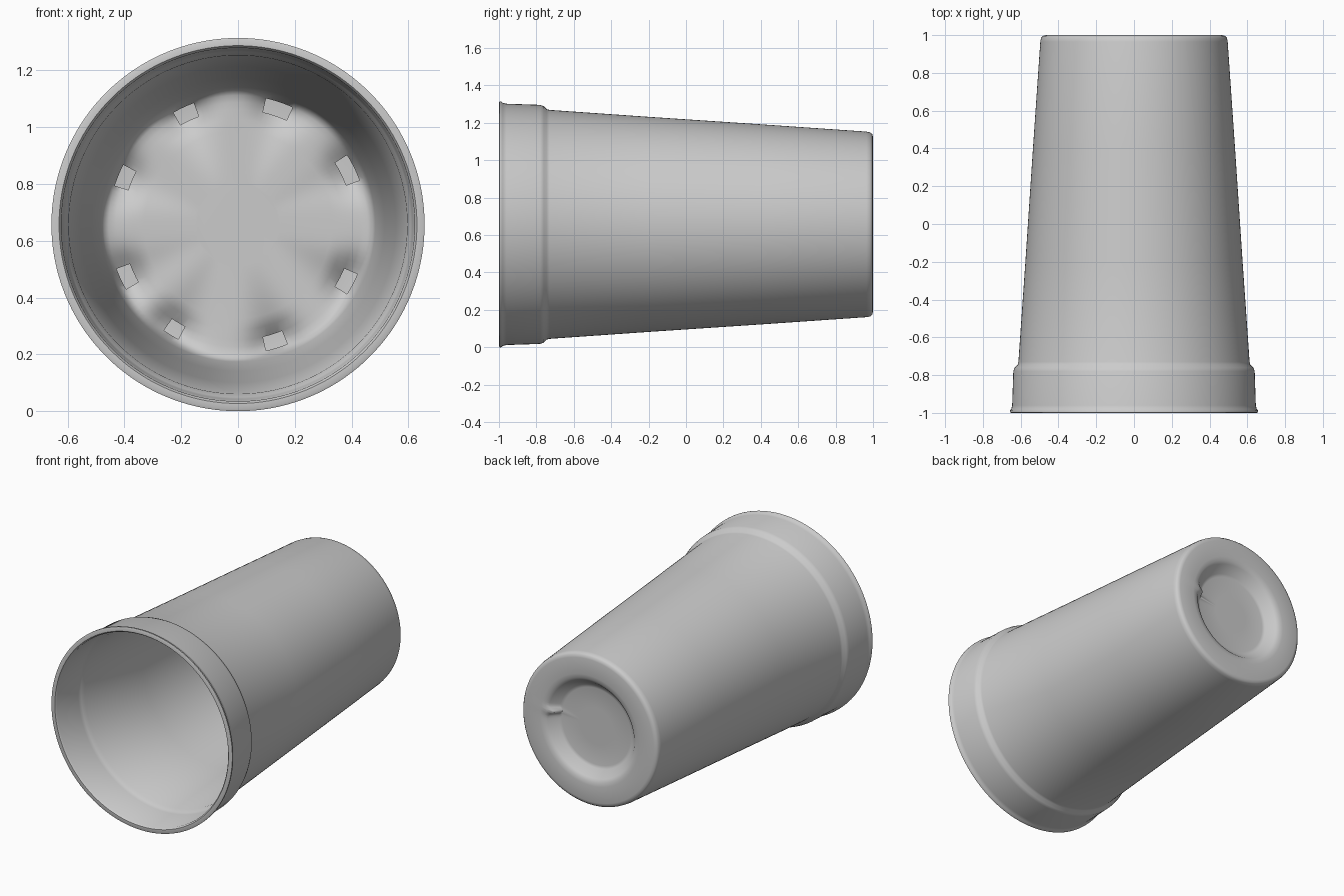
import bpy, bmesh, math

if "Cube" in bpy.data.objects:
    bpy.data.objects.remove(bpy.data.objects["Cube"])

SEG = 144
R = 0.657  # lip radius, also the height of the axis
HOLES = [26, 71, 115, 158, 205, 238, 288, 333]  # floor dent angles


def bump(a, centre, width):
    d = (a - centre + 180) % 360 - 180
    return math.exp(-(d / width) ** 2)


def dent(a):
    return min(1, sum(bump(a, h, 11) for h in HOLES))


def notch(a):
    return bump(a, 8, 4)


# Profile rings: radius, y, depth of floor dent, inward push of base notch
profile = [
    # recessed base
    (0.12, 0.93, 0, 0), (0.25, 0.93, 0, 0), (0.27, 0.935, 0, 0.02),
    (0.315, 0.985, 0, 0.04), (0.335, 0.996, 0, 0.02), (0.36, 1.0, 0, 0),
    (0.465, 1.0, 0, 0), (0.482, 0.996, 0, 0), (0.492, 0.985, 0, 0), (0.496, 0.965, 0, 0),
    # tapered outside wall
    (0.535, 0.4, 0, 0), (0.575, -0.2, 0, 0), (0.612, -0.73, 0, 0), (0.616, -0.745, 0, 0),
    # rim band and lip
    (0.632, -0.76, 0, 0), (0.639, -0.78, 0, 0), (0.645, -0.96, 0, 0),
    (0.65, -0.98, 0, 0), (R, -0.988, 0, 0), (R, -0.997, 0, 0), (0.65, -1.0, 0, 0),
    (0.63, -1.0, 0, 0), (0.622, -0.99, 0, 0),
    # inside wall
    (0.615, -0.78, 0, 0), (0.608, -0.76, 0, 0), (0.596, -0.74, 0, 0),
    (0.556, -0.2, 0, 0), (0.516, 0.4, 0, 0), (0.483, 0.86, 0, 0),
    # dented inside floor
    (0.472, 0.885, 0.03, 0), (0.455, 0.893, 0.06, 0), (0.43, 0.896, 0.065, 0),
    (0.405, 0.897, 0.06, 0), (0.37, 0.898, 0.03, 0), (0.33, 0.9, 0.006, 0), (0.15, 0.9, 0, 0),
]

bm = bmesh.new()
rings = []
for r, y, d, n in profile:
    ring = []
    for i in range(SEG):
        a = 360 * i / SEG
        t = math.radians(a)
        rr = r - n * notch(a)
        ring.append(bm.verts.new((rr * math.cos(t), y + d * dent(a), R + rr * math.sin(t))))
    rings.append(ring)

for k in range(len(rings) - 1):
    r, depth = profile[k][0], profile[k][2]
    for i in range(SEG):
        a = 360 * (i + 0.5) / SEG
        # small openings at the bottom of each dent
        near = max(bump(a, h, 5.5 if h not in (205, 238) else 4) for h in HOLES)
        if depth > 0.055 and r > 0.42 and near > 0.37:
            continue
        j = (i + 1) % SEG
        bm.faces.new((rings[k][i], rings[k][j], rings[k + 1][j], rings[k + 1][i]))
bm.faces.new(rings[0])
bm.faces.new(rings[-1])
bmesh.ops.recalc_face_normals(bm, faces=bm.faces)

mesh = bpy.data.meshes.new("cup")
bm.to_mesh(mesh)
bm.free()
cup = bpy.data.objects.new("cup", mesh)
bpy.context.collection.objects.link(cup)
bpy.context.view_layer.objects.active = cup
cup.select_set(True)
bpy.ops.object.shade_smooth_by_angle(angle=math.radians(50))
